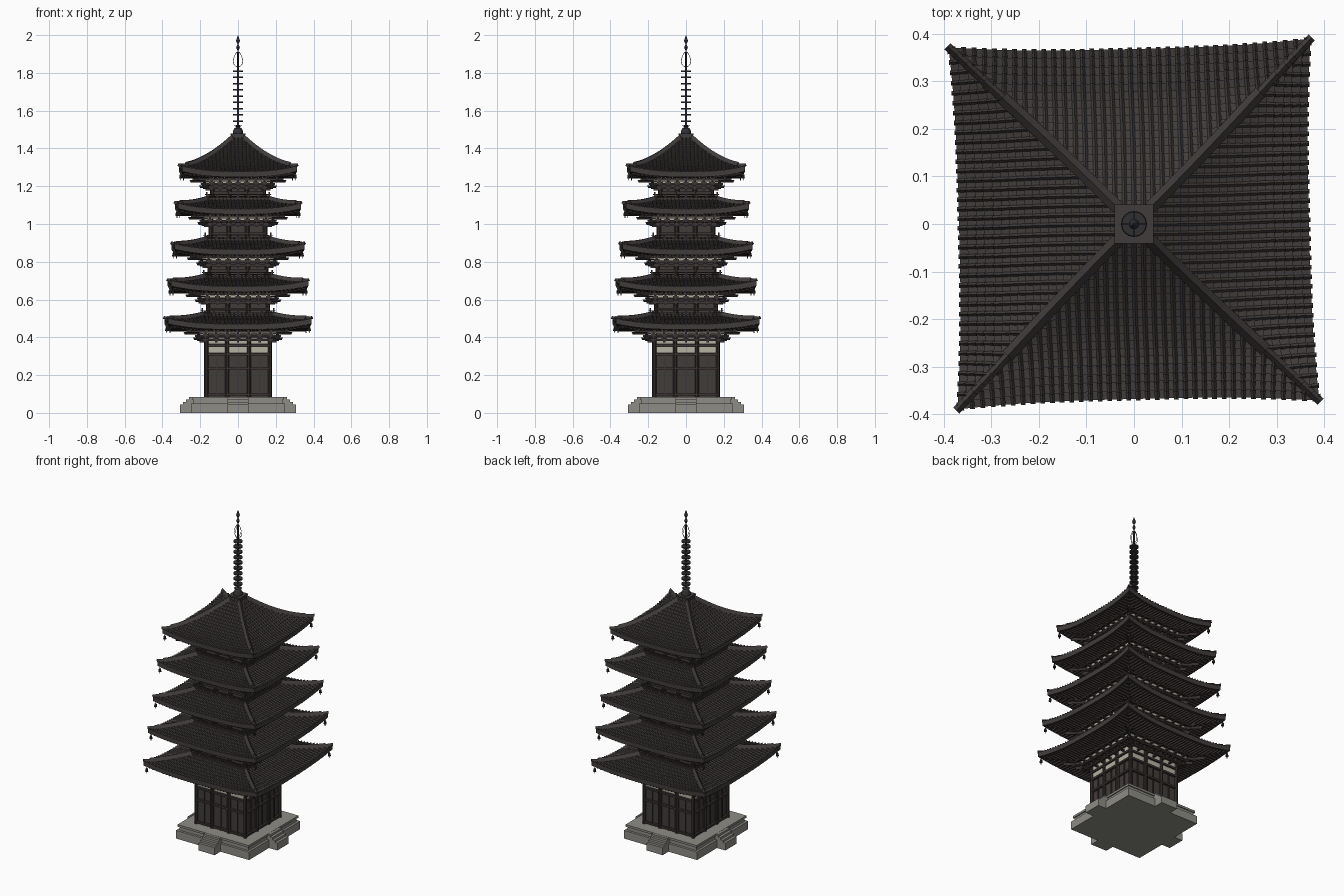
import bpy, bmesh, math
from mathutils import Vector, Matrix

cube = bpy.data.objects.get("Cube")
if cube:
    bpy.data.objects.remove(cube)


def material(name, rgb):
    m = bpy.data.materials.new(name)
    m.use_nodes = True
    m.diffuse_color = (*rgb, 1)
    m.node_tree.nodes["Principled BSDF"].inputs["Base Color"].default_value = (*rgb, 1)
    return m


TILE = material("roof tile", (.052, .045, .043))
WOOD = material("dark wood", (.045, .036, .033))
PANEL = material("wall panel", (.053, .045, .042))
PLASTER = material("cream plaster", (.46, .44, .36))
STONE = material("grey stone", (.27, .265, .24))
METAL = material("dark metal", (.03, .03, .033))


def finish(bm, name, mat, around=False, smooth=False):
    """Turn a bmesh into an object, optionally repeated on all four sides."""
    if around:
        source = bm.verts[:] + bm.edges[:] + bm.faces[:]
        for k in (1, 2, 3):
            copy = bmesh.ops.duplicate(bm, geom=source)["geom"]
            bmesh.ops.rotate(bm, matrix=Matrix.Rotation(k * math.pi / 2, 3, 'Z'),
                             verts=[g for g in copy if isinstance(g, bmesh.types.BMVert)])
    bmesh.ops.recalc_face_normals(bm, faces=bm.faces[:])
    me = bpy.data.meshes.new(name)
    bm.to_mesh(me)
    bm.free()
    me.materials.append(mat)
    ob = bpy.data.objects.new(name, me)
    bpy.context.collection.objects.link(ob)
    if smooth:
        for o in bpy.context.selected_objects:
            o.select_set(False)
        ob.select_set(True)
        bpy.context.view_layer.objects.active = ob
        bpy.ops.object.shade_smooth_by_angle()
    return ob


def box(bm, x0, x1, y0, y1, z0, z1):
    m = Matrix.Translation(((x0 + x1) / 2, (y0 + y1) / 2, (z0 + z1) / 2))
    bmesh.ops.create_cube(bm, size=1, matrix=m @ Matrix.Diagonal((x1 - x0, y1 - y0, z1 - z0, 1)))


def slab(bm, half, z0, z1):
    box(bm, -half, half, -half, half, z0, z1)


def lathe(bm, profile, centre=(0, 0), n=16):
    """Revolve (radius, height) pairs about a vertical axis."""
    rings = [[bm.verts.new((centre[0] + r * math.cos(math.tau * i / n),
                            centre[1] + r * math.sin(math.tau * i / n), z))
              for i in range(n)] for r, z in profile]
    for a, b in zip(rings, rings[1:]):
        for i in range(n):
            bm.faces.new((a[i], a[(i + 1) % n], b[(i + 1) % n], b[i]))
    bm.faces.new(rings[0])
    bm.faces.new(rings[-1])


def strip(bm, points, side, height):
    """Triangular bar along a path."""
    rows = [[bm.verts.new(p + o) for o in (-side, Vector((0, 0, height)), side)] for p in points]
    for a, b in zip(rows, rows[1:]):
        for i in (0, 1):
            bm.faces.new((a[i], a[i + 1], b[i + 1], b[i]))
    bm.faces.new(rows[0])
    bm.faces.new(rows[-1])


def sheet(bm, rows):
    rows = [[bm.verts.new(p) for p in row] for row in rows]
    for a, b in zip(rows, rows[1:]):
        for i in range(len(a) - 1):
            bm.faces.new((a[i], a[i + 1], b[i + 1], b[i]))


def roof(label, ri, ro, z_in, z_out, power, courses, soffit_r):
    def surface(x, r, under=False, dz=0):
        u, v = abs(x) / r, (r - ri) / (ro - ri)
        k = 1 + .035 * u ** 3 * v
        lift = .03 * u ** 3 * max(v, 0) ** 2
        z = z_out - .024 if under else z_in + (z_out - z_in) * (1 - max(1 - v, 0) ** power)
        return Matrix.Rotation(math.radians(1.4) * v, 3, 'Z') @ Vector((x * k, -r * k, z + lift + dz))

    us = [i / 8 - 1 for i in range(17)]
    # Overlapping tile courses and the eave edge
    bm = bmesh.new()
    rows = []
    for c in range(courses):
        for f, dz in ((c, 0), (c + 1, .005)):
            r = ri + (ro - ri) * f / courses
            rows.append([surface(u * r, r, dz=dz) for u in us])
    rows.append([surface(u * ro, ro, True) for u in us])
    sheet(bm, rows)
    # Rounded tile ribs running down the slope
    n = int(ro / .02)
    for i in range(-n, n + 1):
        x = i * .02
        start = max(abs(x), ri)
        strip(bm, [surface(x, start + (ro + .003 - start) * j / 6, dz=.003) for j in range(7)],
              Vector((.005, 0, 0)), .007)
    finish(bm, label + "_roof_tiles", TILE, True)
    # Corner ridges, with a thinner outer length
    bm = bmesh.new()
    for f0, f1, w, h in ((0, .88, .012, .02), (.8, 1.01, .008, .014)):
        path = []
        for j in range(9):
            r = ri + (ro - ri) * (f0 + (f1 - f0) * j / 8)
            path.append(surface(r, r, dz=.003))
        strip(bm, path, Vector((w, w, 0)) * .8, h)
    finish(bm, label + "_roof_ridges", TILE, True)
    # Soffit and rafters
    bm = bmesh.new()
    sheet(bm, [[surface(u * r, r, True) for u in us] for r in (soffit_r, (soffit_r + ro) / 2, ro)])
    for i in range(-n + 1, n):
        x = i * .02
        start = max(abs(x), soffit_r)
        strip(bm, [surface(x, start + (ro - .008 - start) * j / 3, True) for j in range(4)],
              Vector((.004, 0, 0)), -.009)
    finish(bm, label + "_roof_rafters", WOOD, True)
    # Wind bells hung from the corners
    bm = bmesh.new()
    c = surface(ro * .97, ro * .97, True)
    lathe(bm, [(.002, c.z + .004), (.002, c.z - .014), (.006, c.z - .016),
               (.009, c.z - .034), (.002, c.z - .036), (.002, c.z - .046)], (c.x, c.y), 8)
    finish(bm, label + "_roof_bells", METAL, True)


def storey(label, w, z0, tip, eave):
    ground = label == "first"
    top = tip - .05
    bm = bmesh.new()
    slab(bm, w - .008, z0, top)
    finish(bm, label + "_wall_panels", PANEL)
    # Posts, rails and door frames
    bm = bmesh.new()
    posts = (-w + .004, -w / 3, w / 3)
    for x in posts:
        lathe(bm, [(.011, z0), (.011, top)], (x, -w + .004), 10)
    rails = (z0 + .012, z0 + .15, z0 + .225, z0 + .272) if ground else (z0 + .03, top - .045)
    for z in rails:
        box(bm, -w, w, -w - .005, -w + .012, z - .006, z + .006)
    if ground:
        for x in (-w * .66, 0, w * .66):
            box(bm, x - .003, x + .003, -w + .002, -w + .012, z0, z0 + .225)
    finish(bm, label + "_wall_frame", WOOD, True)
    # Plaster bands between the posts
    bm = bmesh.new()
    bands = ((z0 + .234, z0 + .265), (z0 + .283, z0 + .31)) if ground else ((top - .037, top - .012),)
    for a, b in bands:
        box(bm, -w + .014, w - .014, -w + .003, -w + .01, a, b)
    box(bm, -w - .04, w + .04, -w - .042, -w - .036, tip - .07, tip - .056)
    finish(bm, label + "_plaster", PLASTER, True)
    # Stepped brackets with crossing beams
    bm = bmesh.new()
    tiers = ((.018, .045, .105), (.036, .055, .083), (.065, .1, .06))
    for out, reach, drop in tiers:
        box(bm, -w - reach, w + reach, -w - out - .008, -w - out + .004, tip - drop - .005, tip - drop + .005)
        for i in range(-3, 4):
            x = i * w / 3
            box(bm, x - .006, x + .006, -w - out - .014, -w + .01, tip - drop - .012, tip - drop - .002)
            box(bm, x - .014, x + .014, -w - out - .01, -w - out + .006, tip - drop + .003, tip - drop + .012)
    finish(bm, label + "_brackets", WOOD, True)
    # Diagonal corner arms
    bm = bmesh.new()
    for reach, drop in ((.06, .09), (.11, .062)):
        strip(bm, [Vector((w - .02, -w + .02, tip - drop)), Vector((w + reach, -w - reach, tip - drop))],
              Vector((.007, .007, 0)), -.014)
    finish(bm, label + "_corner_arms", WOOD, True)
    if not ground:
        # Balcony floor and railing
        b = w + .026
        bm = bmesh.new()
        box(bm, -b - .005, b + .005, -b - .005, -w + .02, z0 - .012, z0 + .004)
        for z, over in ((z0 + .01, 0), (z0 + .021, .01)):
            box(bm, -b - over, b + over, -b - .003, -b + .003, z - .002, z + .002)
        for i in range(-3, 3):
            x = i * b / 3
            h = .034 if i == -3 else .021
            box(bm, x - .004, x + .004, -b - .004, -b + .004, z0, z0 + h)
        finish(bm, label + "_balcony", WOOD, True)


# Storeys: name, wall half width, floor height, eave corner height, eave half width
storeys = [("first", .172, .085, .49, .368), ("second", .163, .52, .69, .351),
           ("third", .155, .722, .885, .332), ("fourth", .148, .92, 1.10, .315),
           ("fifth", .140, 1.135, 1.295, .295)]
for i, (label, w, z0, tip, eave) in enumerate(storeys):
    storey(label, w, z0, tip, eave)
    if i < 4:
        roof(label, storeys[i + 1][1], eave, storeys[i + 1][2], tip - .025, 1.2, 8, w)
    else:
        roof(label, .034, eave, 1.45, tip - .022, 1.4, 16, w)

# Stone platform with a stair on each side
bm = bmesh.new()
slab(bm, .25, 0, .05)
slab(bm, .236, .05, .072)
slab(bm, .243, .072, .085)
finish(bm, "platform", STONE)
bm = bmesh.new()
for out, h in ((.307, .045), (.291, .058), (.275, .072), (.259, .084)):
    box(bm, -.055, .055, -out, -.2, 0, h)
finish(bm, "platform_stairs", STONE, True)

# Spire
bm = bmesh.new()
slab(bm, .034, 1.44, 1.472)
slab(bm, .041, 1.472, 1.48)
finish(bm, "spire_base", TILE)
bm = bmesh.new()
lathe(bm, [(.027, 1.48), (.027, 1.492), (.02, 1.506), (.008, 1.513), (.022, 1.52), (.006, 1.524),
           (.005, 1.9), (.003, 1.92), (.010, 1.935), (.003, 1.95), (.004, 1.956), (.011, 1.97),
           (.006, 1.985), (.001, 2)])
finish(bm, "spire_rod", METAL, smooth=True)
bm = bmesh.new()
for i in range(9):
    z = 1.545 + i * .033
    lathe(bm, [(.012, z - .004), (.026, z - .004), (.026, z + .004), (.012, z + .004)])
finish(bm, "spire_rings", METAL)

# Open teardrop ornament in crossed planes
curve = bpy.data.curves.new("spire_flame", 'CURVE')
curve.dimensions = '3D'
curve.bevel_depth = .0015
curve.bevel_resolution = 0
for turn in (0, math.pi / 2):
    s = curve.splines.new('POLY')
    s.points.add(15)
    s.use_cyclic_u = True
    for k, p in enumerate(s.points):
        a = math.tau * k / 16
        r = .024 * math.sin(a) * (1 - .3 * math.cos(a))
        p.co = (r * math.cos(turn), r * math.sin(turn), 1.872 + .04 * math.cos(a), 1)
flame = bpy.data.objects.new("spire_flame", curve)
curve.materials.append(METAL)
bpy.context.collection.objects.link(flame)
